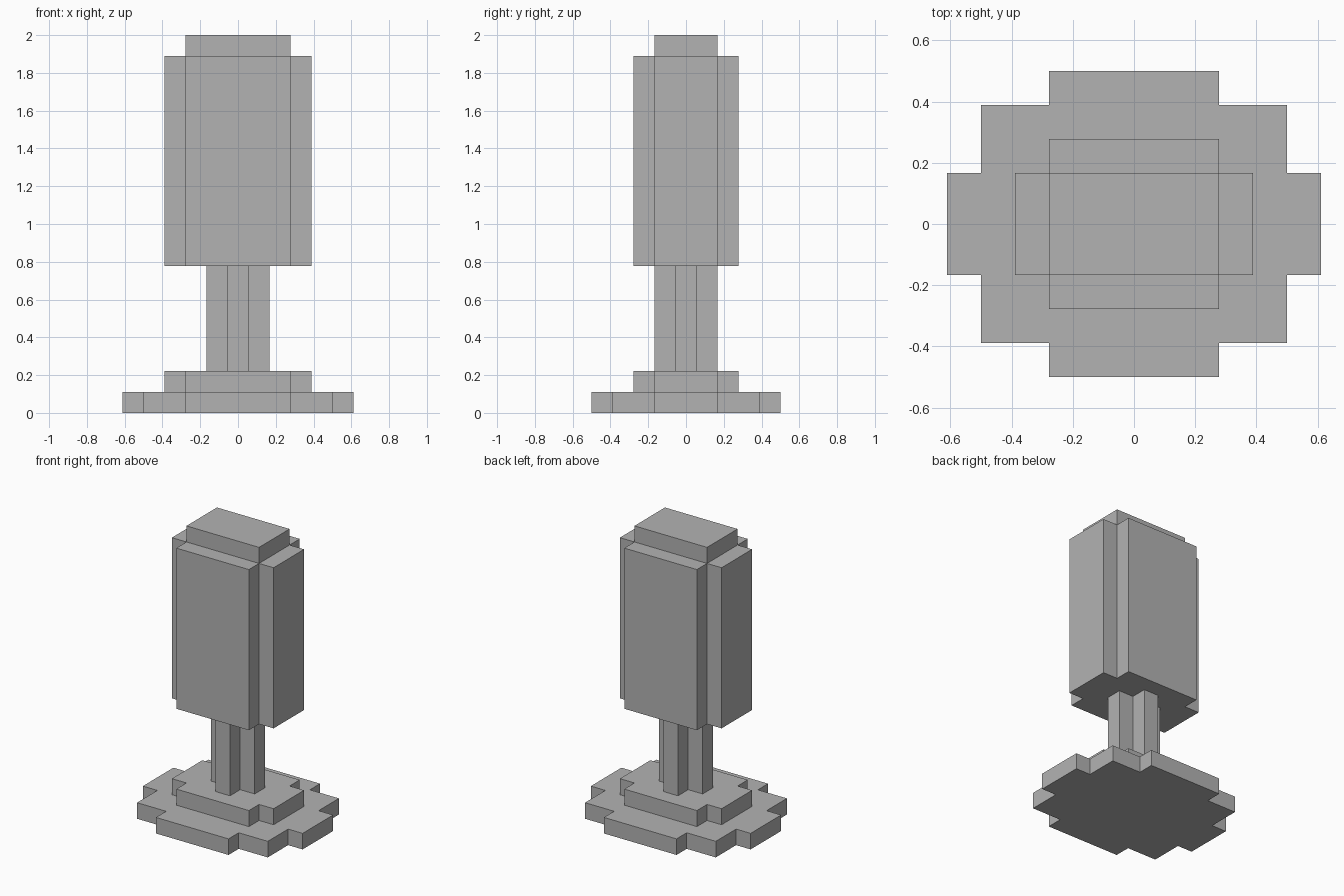
import bpy
import bmesh

cube = bpy.data.objects.get("Cube")
if cube:
    bpy.data.objects.remove(cube, do_unlink=True)

UNIT = 1 / 9  # size of one block

grey = bpy.data.materials.new("plain_grey")
grey.use_nodes = True
colour = (0.45, 0.45, 0.45, 1)
grey.diffuse_color = colour
grey.node_tree.nodes["Principled BSDF"].inputs["Base Color"].default_value = colour


def stepped_outline(corners):
    """Closed outline from the stepped corners of its +x +y quarter."""
    quarter = []
    for i, (x, y) in enumerate(corners):
        quarter.append((x, y))
        if i + 1 < len(corners):
            quarter.append((corners[i + 1][0], y))
    half = quarter + [(-x, y) for x, y in reversed(quarter)]
    return half + [(-x, -y) for x, y in half]


def stepped_block(name, corners, bottom, top):
    """Extrude a stepped outline upwards; all sizes are in blocks."""
    bm = bmesh.new()
    verts = [bm.verts.new((x * UNIT, y * UNIT, bottom * UNIT))
             for x, y in stepped_outline(corners)]
    base = bm.faces.new(verts)
    result = bmesh.ops.extrude_face_region(bm, geom=[base], use_keep_orig=True)
    raised = [v for v in result["geom"] if isinstance(v, bmesh.types.BMVert)]
    bmesh.ops.translate(bm, verts=raised, vec=(0, 0, (top - bottom) * UNIT))
    bmesh.ops.recalc_face_normals(bm, faces=bm.faces[:])
    mesh = bpy.data.meshes.new(name)
    bm.to_mesh(mesh)
    bm.free()
    mesh.materials.append(grey)
    obj = bpy.data.objects.new(name, mesh)
    bpy.context.collection.objects.link(obj)
    return obj


body_corners = [(3.5, 1.5), (2.5, 2.5)]

# Foot: wide stepped plate with a smaller plate on top
stepped_block("base_plate", [(5.5, 1.5), (4.5, 3.5), (2.5, 4.5)], 0, 1)
stepped_block("base_step", body_corners, 1, 2)

# Cross-shaped stem
stepped_block("stem", [(1.5, 0.5), (0.5, 1.5)], 2, 7)

# Tall head and its cap
stepped_block("head", body_corners, 7, 17)
stepped_block("head_cap", [(2.5, 1.5)], 17, 18)
